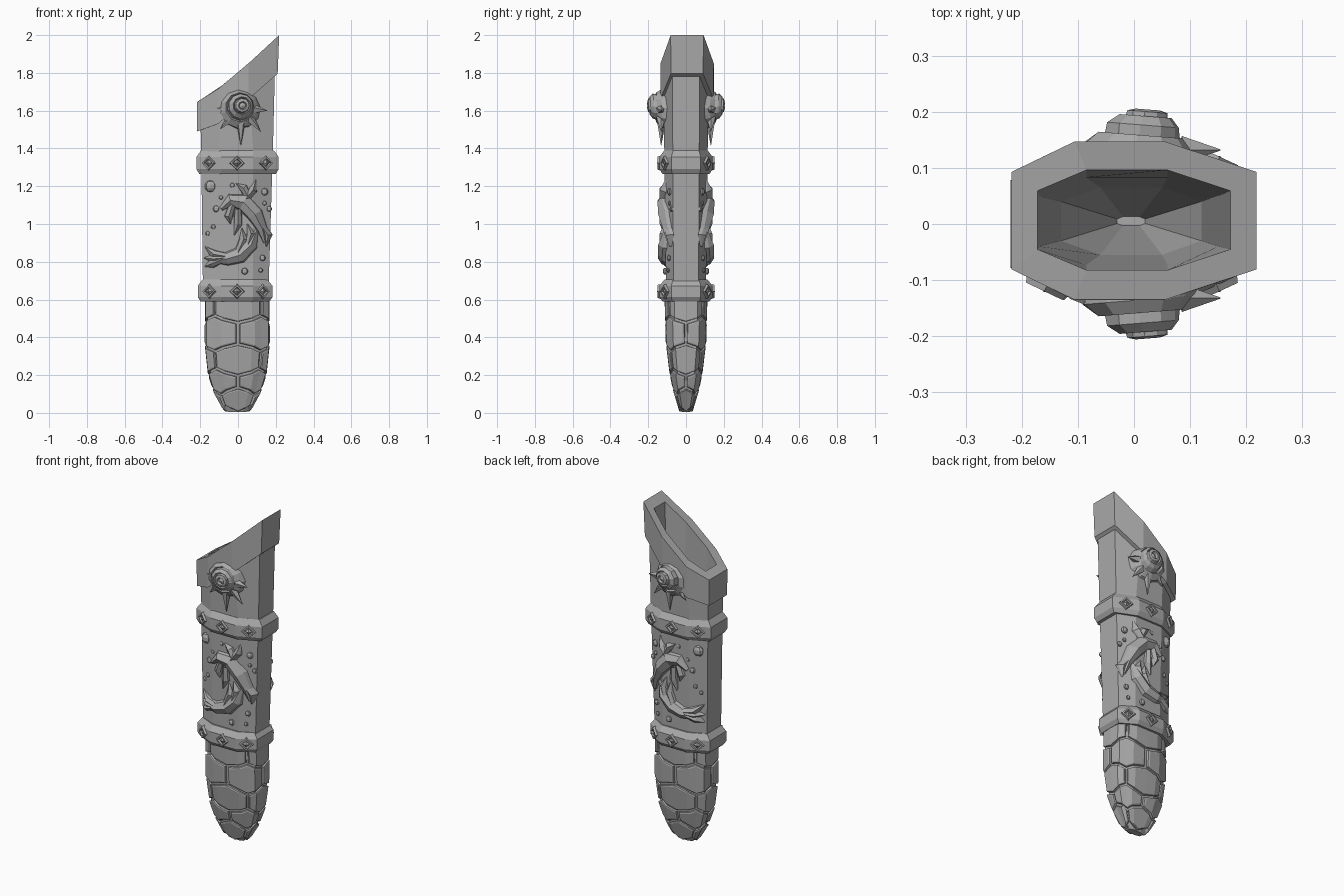
import bpy, bmesh, math
from mathutils import Vector, Matrix

if "Cube" in bpy.data.objects:
    bpy.data.objects.remove(bpy.data.objects["Cube"])

stone = bpy.data.materials.new("grey_stone")
stone.use_nodes = True
GREY = (0.4, 0.4, 0.4, 1)
stone.diffuse_color = GREY
stone.node_tree.nodes["Principled BSDF"].inputs["Base Color"].default_value = GREY


def finish(bm, name, mirror=False):
    bmesh.ops.remove_doubles(bm, verts=bm.verts, dist=0.0005)
    bmesh.ops.recalc_face_normals(bm, faces=bm.faces)
    mesh = bpy.data.meshes.new(name)
    bm.to_mesh(mesh)
    bm.free()
    mesh.materials.append(stone)
    ob = bpy.data.objects.new(name, mesh)
    bpy.context.collection.objects.link(ob)
    if mirror:
        mod = ob.modifiers.new("front_and_back", 'MIRROR')
        mod.use_axis = (False, True, False)
        mod.use_clip = False
        mod.use_mirror_merge = False
    return ob


def skin(bm, rings, closed=True):
    rows = [[bm.verts.new(p) for p in ring] for ring in rings]
    n = len(rows[0])
    for a, b in zip(rows, rows[1:]):
        for i in range(n if closed else n - 1):
            j = (i + 1) % n
            bm.faces.new((a[i], a[j], b[j], b[i]))
    return rows


def octagon(x0, x1, f0, f1, side, front, z, y=0.0):
    """Long octagon; z is a number or a function of x."""
    pts = [(x1, -side), (x1, side), (f1, front), (f0, front),
           (x0, side), (x0, -side), (f0, -front), (f1, -front)]
    height = z if callable(z) else (lambda x: z)
    return [(px, py + y, height(px)) for px, py in pts]


def interp(keys):
    def f(t):
        for (a, va), (b, vb) in zip(keys, keys[1:]):
            if t <= b:
                return va + (vb - va) * max(0, (t - a) / (b - a))
        return keys[-1][1]
    return f


# Main sheath tube, its slanted end tucked inside the collar
lip_low = interp([(-0.215, 1.49), (-0.106, 1.53), (0.055, 1.66), (0.215, 1.8)])
lip_high = interp([(-0.218, 1.645), (-0.106, 1.715), (0.055, 1.85), (0.218, 2.0)])
bm = bmesh.new()
skin(bm, [octagon(-0.185, 0.16, -0.09, 0.08, 0.066, 0.105, 0.6),
          octagon(-0.195, 0.185, -0.1, 0.08, 0.07, 0.115, 1.4),
          octagon(-0.198, 0.195, -0.1, 0.06, 0.072, 0.12, lambda x: lip_low(x) + 0.02)])
finish(bm, "sheath_tube")

# Slanted collar with the hollow mouth
bm = bmesh.new()
rows = skin(bm, [
    octagon(-0.19, 0.185, -0.1, 0.055, 0.068, 0.11, lip_low),
    octagon(-0.217, 0.21, -0.106, 0.055, 0.085, 0.141, lip_low, 0.005),
    octagon(-0.218, 0.218, -0.106, 0.055, 0.087, 0.141, lip_high, 0.006),
    octagon(-0.172, 0.172, -0.085, 0.06, 0.052, 0.089, lip_high, 0.007),
    octagon(-0.168, 0.15, -0.085, 0.06, 0.045, 0.078, 1.3, 0.005),
    octagon(-0.13, 0.12, -0.06, 0.05, 0.035, 0.06, 0.4, 0.005),
    octagon(-0.03, 0.02, -0.02, 0.01, 0.004, 0.008, 0.12, 0.005)])
bm.faces.new(rows[-1])
finish(bm, "mouth_collar")


# Diamond stud: raised frame with a small pyramid inside
def diamond(bm, centre, out):
    out = Vector(out).normalized()
    across = Vector((0, 0, 1)).cross(out)
    rings = []
    for r, d in [(1, -0.006), (0.85, 0.012), (0.6, 0.012), (0.48, 0), (0, 0.014)]:
        rings.append([Vector(centre) + out * d + across * (0.042 * r * a)
                      + Vector((0, 0, 0.04 * r * b))
                      for a, b in [(1, 0), (0, 1), (-1, 0), (0, -1)]])
    skin(bm, rings)


# Two raised bands with studs
for label, x0, x1, z0, z1 in [("upper", -0.22, 0.215, 1.265, 1.39),
                              ("lower", -0.213, 0.182, 0.59, 0.705)]:
    bm = bmesh.new()
    h = z1 - z0
    rings = []
    for t, inset in [(0, 0.04), (0, 0.015), (0.2, 0), (0.72, 0), (1, 0.025), (1, 0.045)]:
        rings.append(octagon(x0 + inset, x1 - inset, -0.09, 0.08,
                             0.078 - inset * 0.4, 0.14 - inset, z0 + t * h))
    skin(bm, rings)
    finish(bm, label + "_band")
    bm = bmesh.new()
    mid = z0 + 0.46 * h
    diamond(bm, (-0.005, -0.14, mid), (0, -1, 0))
    for xa, xb, s in [(-0.09, x0, -1), (0.08, x1, 1)]:
        diamond(bm, ((xa + xb) / 2, -0.109, mid), (s * 0.062, -abs(xb - xa), 0))
    finish(bm, label + "_band_studs", True)

# Tapered tip
half_x = interp([(0, 0.045), (0.06, 0.095), (0.2, 0.141), (0.38, 0.16), (0.62, 0.155)])
half_y = interp([(0, 0.018), (0.06, 0.042), (0.2, 0.072), (0.38, 0.094), (0.62, 0.1)])


def tip_ring(z):
    hx, hy = half_x(z), half_y(z)
    return octagon(-hx - 0.004, hx - 0.004, -hx * 0.5, hx * 0.5, hy * 0.62, hy, z)


bm = bmesh.new()
rows = skin(bm, [tip_ring(z) for z in (0.004, 0.06, 0.2, 0.38, 0.62)])
bm.faces.new(rows[0])
finish(bm, "tip_core")


def tip_point(u, z, lift):
    """Point on the tip, u counts octagon corners."""
    ring = tip_ring(z)
    i = math.floor(u)
    p = Vector(ring[i % 8]).lerp(Vector(ring[(i + 1) % 8]), u - i)
    return p + Vector((p.x * 0.55, p.y, 0)).normalized() * lift


# Overlapping rows of hexagonal scales on the tip
bm = bmesh.new()
levels = [0.62, 0.495, 0.345, 0.215, 0.115, 0.015]
for r, (top, bottom) in enumerate(zip(levels, levels[1:])):
    for k in range(4):
        mid = 2 * k + (0.5 if r % 2 == 0 else 1.5)
        rings = []
        for inset, lift in [(0.05, -0.003), (0.07, 0.011), (0.13, 0.014)]:
            loop_top, loop_low = [], []
            for s in (-1, -0.5, 0, 0.5, 1):
                kink = 0.018 * (1 - 2 * abs(s))
                gap = inset * 0.1
                u = mid + s * (1 - inset)
                loop_top.append(tip_point(u, top + kink - gap, lift))
                loop_low.append(tip_point(u, max(0.008, bottom - kink + gap), lift))
            rings.append(loop_top + loop_low[::-1])
        rows = skin(bm, rings)
        last = rows[-1]
        for i in range(4):
            bm.faces.new((last[i], last[i + 1], last[8 - i], last[9 - i]))
finish(bm, "tip_scales")

# Spiked shell rosette: off-centre tiers winding inward
bm = bmesh.new()
tiers = [(0.118, 0.10, 0), (0.112, 0.135, 0), (0.085, 0.158, 0.003), (0.078, 0.148, 0.005),
         (0.072, 0.176, 0.006), (0.052, 0.192, 0.008), (0.045, 0.178, 0.008),
         (0.04, 0.2, 0.01), (0.024, 0.204, 0.01), (0.018, 0.19, 0.01), (0, 0.198, 0.01)]
rings = []
for rad, depth, shift in tiers:
    ring = []
    for i in range(11):
        a = math.tau * i / 11
        rr = rad * (0.9 + 0.1 * math.sin(a + depth * 30))
        ring.append((0.015 + shift + rr * math.cos(a),
                     -depth + 0.08 * rr * math.cos(a), 1.615 + shift + rr * math.sin(a)))
    rings.append(ring)
skin(bm, rings)
finish(bm, "shell_rosette", True)

bm = bmesh.new()
for deg, reach in [(-178, 0.13), (-134, 0.155), (-90, 0.2), (-50, 0.165), (-6, 0.14)]:
    a = math.radians(deg)
    d = Vector((math.cos(a), 0, math.sin(a)))
    length = reach - 0.07
    turn = d.to_track_quat('Z', 'Y').to_matrix().to_4x4()
    place = Matrix.Translation(Vector((0.015, -0.132, 1.615)) + d * (0.07 + length / 2))
    bmesh.ops.create_cone(bm, segments=5, radius1=0.026, radius2=0.001, depth=length,
                          cap_ends=True, matrix=place @ turn)
finish(bm, "rosette_spikes", True)


# Carved sea creatures: ridged strips lying on the sheath wall
wall = interp([(-0.19, 0.068), (-0.095, 0.109), (0.08, 0.109), (0.18, 0.068)])


def carve(bm, path, widths, height):
    rings = []
    for i, (x, z) in enumerate(path):
        a, b = path[max(0, i - 1)], path[min(len(path) - 1, i + 1)]
        side = Vector((a[1] - b[1], b[0] - a[0])).normalized()
        w = widths[i]
        rise = height * min(1, w / max(widths) + 0.25)
        rings.append([(x + side.x * w * s, -wall(x + side.x * w * s) - rise * h + 0.004,
                       z + side.y * w * s)
                      for s, h in [(-1, 0), (-0.8, 0.55), (0, 1), (0.8, 0.55), (1, 0)]])
    skin(bm, rings, closed=False)


bm = bmesh.new()
carve(bm, [(-0.09, 1.08), (-0.04, 1.125), (0.03, 1.115), (0.09, 1.05), (0.13, 0.97), (0.145, 0.9)],
      [0.012, 0.036, 0.05, 0.045, 0.028, 0.01], 0.046)
finish(bm, "upper_creature", True)
bm = bmesh.new()
carve(bm, [(-0.12, 0.81), (-0.06, 0.815), (0.01, 0.835), (0.07, 0.89), (0.1, 0.97)],
      [0.02, 0.036, 0.045, 0.036, 0.008], 0.042)
finish(bm, "lower_creature", True)

fins = [[(0.04, 1.13), (0.08, 1.18), (0.095, 1.235)], [(0.05, 1.15), (0.03, 1.19), (-0.01, 1.215)],
        [(0.0, 1.08), (0.0, 1.0), (-0.02, 0.94)], [(-0.03, 1.1), (-0.05, 1.04), (-0.04, 1.0)],
        [(-0.07, 0.83), (-0.13, 0.84), (-0.175, 0.88)], [(-0.09, 0.81), (-0.14, 0.79), (-0.175, 0.775)],
        [(-0.08, 0.82), (-0.13, 0.815), (-0.18, 0.82)], [(0.0, 0.85), (0.03, 0.92), (0.02, 0.98)],
        [(0.05, 0.88), (0.07, 0.95), (0.05, 1.0)], [(0.13, 0.98), (0.16, 0.94), (0.15, 0.88)]]
bm = bmesh.new()
for path in fins:
    carve(bm, path, [0.02, 0.024, 0.002], 0.034)
finish(bm, "creature_fins", True)

# Bubbles scattered around the creatures
bm = bmesh.new()
for x, z, r in [(-0.145, 1.2, 0.032), (0.14, 1.17, 0.02), (-0.03, 1.205, 0.013),
                (-0.115, 1.08, 0.018), (0.165, 1.08, 0.015), (-0.13, 0.985, 0.013),
                (-0.16, 0.95, 0.012), (0.13, 0.82, 0.016), (0.035, 0.75, 0.018),
                (0.12, 0.755, 0.012), (-0.09, 1.14, 0.011), (0.14, 1.11, 0.012)]:
    spot = Matrix.Translation((x, -wall(x) - 0.002, z)) @ Matrix.Diagonal((1, 0.7, 1, 1))
    bmesh.ops.create_uvsphere(bm, u_segments=8, v_segments=5, radius=r, matrix=spot)
finish(bm, "bubbles", True)
